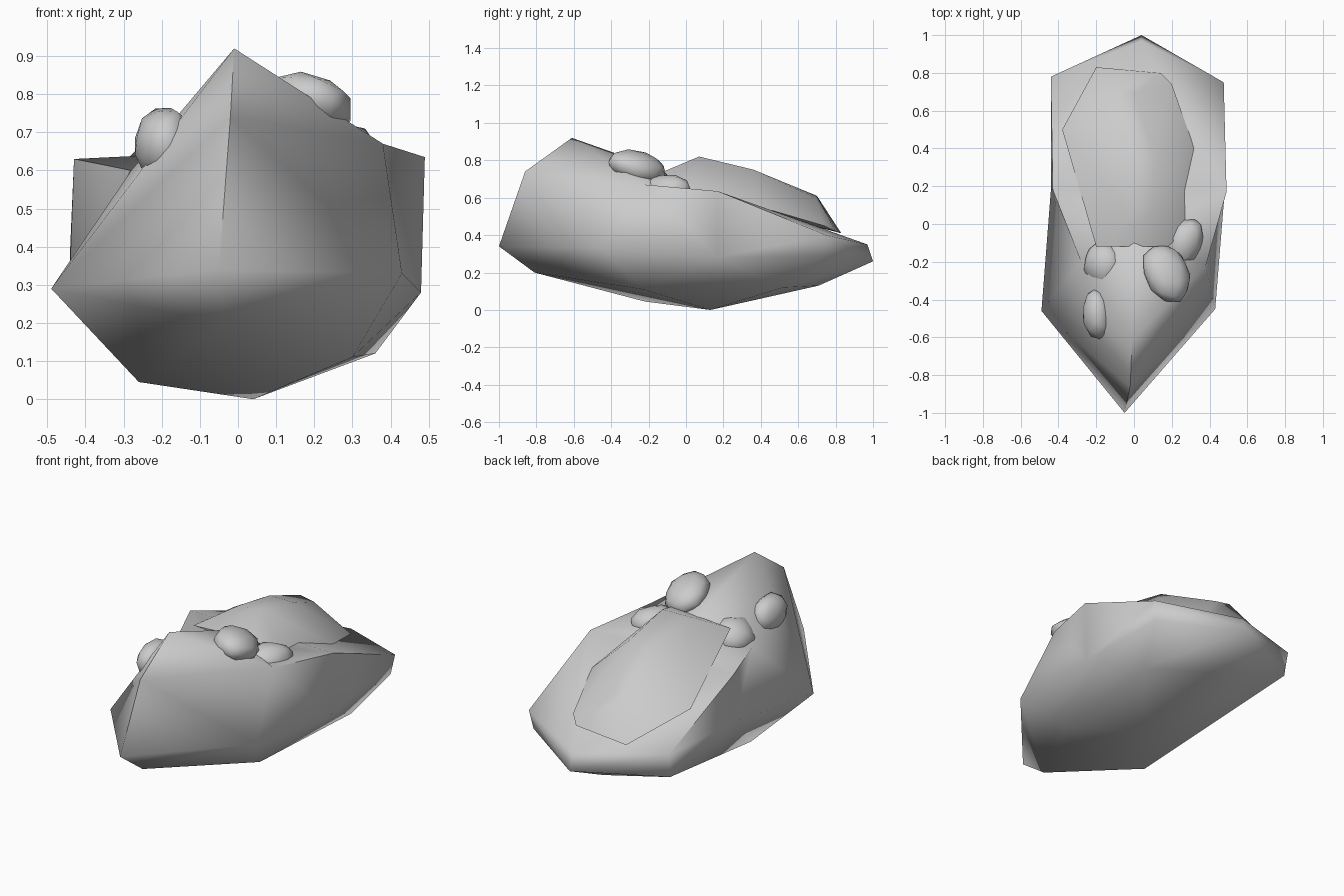
import bpy, bmesh, math, random
from mathutils import Vector, Euler

random.seed(4)
cube = bpy.data.objects.get("Cube")
if cube:
    bpy.data.objects.remove(cube)

stone = bpy.data.materials.new("stone_grey")
stone.use_nodes = True
GREY = (0.6, 0.6, 0.6, 1)
stone.diffuse_color = GREY
stone.node_tree.nodes["Principled BSDF"].inputs["Base Color"].default_value = GREY


def soften(obj, angle):
    """Smooth shading that keeps edges above the angle sharp."""
    bpy.ops.object.select_all(action='DESELECT')
    obj.select_set(True)
    bpy.context.view_layer.objects.active = obj
    bpy.ops.object.shade_smooth_by_angle(angle=math.radians(angle))


def hull_rock(name, points, angle=70):
    """Faceted stone: convex hull of a few corners, softly shaded."""
    bm = bmesh.new()
    for p in points:
        bm.verts.new(p)
    bmesh.ops.convex_hull(bm, input=bm.verts[:])
    loose = [v for v in bm.verts if not v.link_faces]
    bmesh.ops.delete(bm, geom=loose, context='VERTS')
    bmesh.ops.recalc_face_normals(bm, faces=bm.faces[:])
    mesh = bpy.data.meshes.new(name)
    bm.to_mesh(mesh)
    bm.free()
    mesh.materials.append(stone)
    obj = bpy.data.objects.new(name, mesh)
    bpy.context.collection.objects.link(obj)
    soften(obj, angle)
    return obj


# Corners shared by the front and back masses
shoulders = [(.38, -.22, .67), (-.28, -.2, .6), (0, -.1, .74)]
flanks = [(.48, .17, .28), (-.44, .18, .36)]
belly = [(.04, .13, 0), (-.26, -.22, .045), (.3, -.23, .11)]

# Front mass with its pointed prow and peak
boulder = hull_rock("boulder", shoulders + flanks + belly + [
    (-.01, -.61, .92), (-.02, -.86, .74), (-.05, -1, .34), (-.04, -.81, .2),
    (.43, -.45, .33), (-.49, -.46, .29)])

# Long back slab sloping down to the tail
slab = hull_rock("back_slab", shoulders[:2] + flanks + belly + [
    (.49, .17, .635), (-.43, .18, .63), (.475, .75, .4), (-.44, .78, .4),
    (.46, .73, .29), (-.43, .76, .26), (.04, .97, .35), (.04, 1, .26),
    (.36, .52, .12), (.03, .71, .13)])

# Weld both masses into one softly rounded body
union = boulder.modifiers.new("weld", 'BOOLEAN')
union.operation = 'UNION'
union.solver = 'EXACT'
union.object = slab
bpy.context.view_layer.objects.active = boulder
bpy.ops.object.modifier_apply(modifier=union.name)
bpy.data.objects.remove(slab)
soften(boulder, 130)

# Raised ridge lying on the slab
hull_rock("top_ridge", [
    (-.2, -.12, .72), (.18, -.12, .74), (.1, .07, .82), (-.05, .07, .8),
    (.11, .36, .75), (-.05, .36, .75), (-.09, .7, .61), (0, .69, .6),
    (.14, .8, .42), (.32, .4, .55), (.3, 0, .62), (-.28, .3, .6),
    (-.38, .5, .54), (-.2, .83, .41), (.2, .74, .45)])


def pebble(name, centre, size, turn):
    """Small lumpy stone resting on the boulder."""
    bm = bmesh.new()
    bmesh.ops.create_icosphere(bm, subdivisions=2, radius=1)
    rot = Euler(turn).to_matrix()
    pts = []
    for v in bm.verts:
        p = v.co * random.uniform(.92, 1.03)
        p = Vector((p.x * size[0], p.y * size[1], p.z * size[2]))
        pts.append(rot @ p + Vector(centre))
    bm.free()
    hull_rock(name, pts)


pebble("large_pebble", (.17, -.26, .765), (.125, .17, .085), (-.15, .35, .4))
pebble("front_pebble", (-.195, -.48, .67), (.08, .14, .1), (0, .2, .1))
pebble("side_pebble", (.27, -.1, .64), (.1, .14, .09), (0, .3, -.4))
pebble("low_pebble", (-.16, -.22, .63), (.11, .13, .09), (0, -.5, .2))
